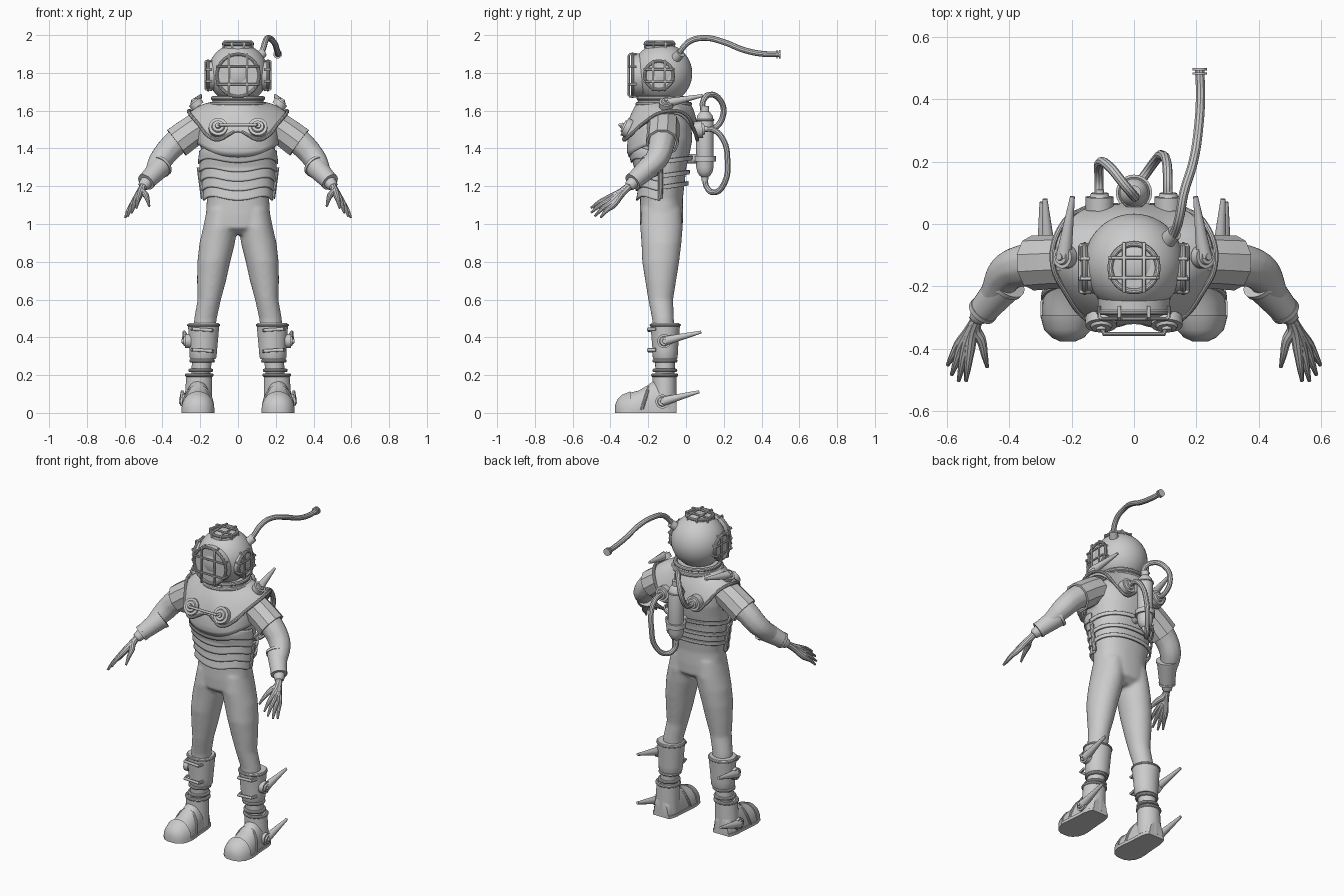
import bpy, bmesh, math
from mathutils import Vector as V

if "Cube" in bpy.data.objects:
    bpy.data.objects.remove(bpy.data.objects["Cube"])

def mesh(name, verts, faces):
    me = bpy.data.meshes.new(name)
    me.from_pydata([tuple(v) for v in verts], [], faces)
    bm = bmesh.new(); bm.from_mesh(me)
    bmesh.ops.recalc_face_normals(bm, faces=bm.faces)
    bm.to_mesh(me); bm.free()
    ob = bpy.data.objects.new(name, me)
    bpy.context.collection.objects.link(ob)
    return ob

def loft(name, rings, closed=True, caps=True):
    n, m = len(rings[0]), len(rings)
    k = n if closed else n - 1
    faces = [(i*n + j, i*n + (j+1) % n, (i+1)*n + (j+1) % n, (i+1)*n + j)
             for i in range(m-1) for j in range(k)]
    if caps:
        faces += [tuple(range(n)), tuple(range((m-1)*n, m*n))]
    return mesh(name, [p for r in rings for p in r], faces)

def tube(name, pts, r, smooth=True, cyclic=False, caps=True):
    cu = bpy.data.curves.new(name, 'CURVE')
    cu.dimensions, cu.bevel_depth, cu.bevel_resolution = '3D', 1.0, 3
    cu.use_fill_caps, cu.resolution_u = caps, 6
    rs = r if isinstance(r, (list, tuple)) else [r]*len(pts)
    sp = cu.splines.new('BEZIER' if smooth else 'POLY')
    data = sp.bezier_points if smooth else sp.points
    data.add(len(pts)-1)
    for p, co, rad in zip(data, pts, rs):
        p.co = tuple(co) if smooth else (*co, 1)
        p.radius = rad
        if smooth:
            p.handle_left_type = p.handle_right_type = 'AUTO'
    sp.use_cyclic_u = cyclic
    ob = bpy.data.objects.new(name, cu)
    bpy.context.collection.objects.link(ob)
    return ob

def frustum(name, p, q, r1, r2, n=32):
    p, q = V(p), V(q)
    d = q - p
    a = d.orthogonal().normalized(); b = d.normalized().cross(a)
    ring = lambda c, r: [c + (a*math.cos(t) + b*math.sin(t))*r
                         for t in (2*math.pi*i/n for i in range(n))]
    return loft(name, [ring(p, r1), ring(q, r2)])

def ellipse(z, cx, cy, rx, ry, n=40):
    return [(cx + rx*math.sin(2*math.pi*i/n), cy - ry*math.cos(2*math.pi*i/n), z) for i in range(n)]

def hoop(name, z, cx, cy, rx, ry, r):
    return tube(name, ellipse(z, cx, cy, rx, ry), r, smooth=False, cyclic=True)

def disc(name, c, normal, r, h):
    # stepped boss with a raised rim
    c, d = V(c), V(normal).normalized()
    frustum(name, c - d*h, c + d*h*.4, r, r)
    frustum(name + "_step", c, c + d*h*.8, r*.78, r*.62)
    frustum(name + "_knob", c, c + d*h*1.2, r*.36, r*.3)

def interp(table, z):
    for a, b in zip(table, table[1:]):
        if a[0] >= z >= b[0]:
            t = (a[0]-z)/(a[0]-b[0])
            return [u + (w-u)*t for u, w in zip(a[1:], b[1:])]
    return list(table[-1][1:])

# suit: torso, legs and arms fused into one skin   (z, cy, rx, ry)
TORSO = [(1.63, -.115, .11, .1), (1.58, -.12, .18, .125), (1.52, -.123, .2, .15), (1.45, -.128, .2, .162),
         (1.38, -.137, .195, .158), (1.3, -.128, .188, .13), (1.2, -.127, .175, .118),
         (1.13, -.13, .165, .113), (1.05, -.13, .17, .115), (.98, -.13, .165, .112), (.945, -.13, .09, .07)]
def torso_point(a, z, off=0):
    cy, rx, ry = interp(TORSO, z)
    s, c = math.sin(a), math.cos(a)
    return V(((rx+off)*math.copysign(abs(s)**.88, s), cy - (ry+off)*math.copysign(abs(c)**.88, c), z))

parts = [loft("suit", [[torso_point(2*math.pi*i/48, t[0]) for i in range(48)] for t in TORSO])]
LEG = [(1.08, .085, -.13, .08, .105), (.98, .095, -.13, .09, .112), (.9, .11, -.13, .094, .106),
       (.8, .128, -.134, .087, .098), (.7, .14, -.134, .077, .082), (.6, .152, -.134, .062, .066),
       (.5, .172, -.122, .06, .058), (.3, .19, -.112, .054, .054), (.15, .2, -.11, .05, .05)]
ARM = [(.16, -.12, 1.53), (.25, -.122, 1.485), (.34, -.13, 1.42), (.405, -.155, 1.345), (.45, -.23, 1.27), (.505, -.305, 1.195)]
for s in (1, -1):
    parts.append(loft("leg", [ellipse(z, s*x, y, a, b) for z, x, y, a, b in LEG]))
    parts.append(tube("arm", [(s*x, y, z) for x, y, z in ARM], [.075, .076, .07, .064, .048, .03]))
bpy.ops.object.select_all(action='DESELECT')
for p in parts:
    p.select_set(True)
bpy.context.view_layer.objects.active = parts[0]
bpy.ops.object.convert(target='MESH')
bpy.context.view_layer.objects.active = parts[0]
bpy.ops.object.join()
suit = bpy.context.view_layer.objects.active
suit.name = "suit"
rm = suit.modifiers.new("fuse", 'REMESH')
rm.mode, rm.voxel_size, rm.use_smooth_shade = 'VOXEL', .01, True
sm = suit.modifiers.new("soften", 'SMOOTH'); sm.iterations = 6

def shell(name, a0, a1, lo, hi, off, n=48, m=6, thick=.01):
    rows = []
    for j in range(m+1):
        t = j/m
        rows.append([torso_point(a, lo(a)+(hi(a)-lo(a))*t, off(t))
                     for a in (math.radians(a0+(a1-a0)*i/n) for i in range(n+1))])
    ob = loft(name, rows, closed=False, caps=False)
    mod = ob.modifiers.new("thick", 'SOLIDIFY'); mod.thickness, mod.offset = thick, 0
    return ob

# chest plate, overlapping belly plates, back straps
shell("chest_plate", -105, 105, lambda a: 1.355 + .07*math.sin(a)**2, lambda a: 1.53, lambda t: .014)
wave = lambda a: -.01*math.cos(4*a)
for i in range(5):
    z = 1.335 - i*.05
    shell("belly_plate", -88, 88, lambda a: z + wave(a), lambda a: z + .06 + wave(a), lambda t: .017 - .012*t)
for z in (1.33, 1.255, 1.195):
    rise = lambda a, k: z + k - .02*math.cos(a)
    shell("back_strap", 84, 276, lambda a: rise(a, -.011), lambda a: rise(a, .011), lambda t: .016)
for s in (1, -1):
    tube("side_buckle", [torso_point(s*math.radians(88), z, .018) for z in (1.3, 1.22, 1.135)], .013, smooth=False)
frustum("tank_bracket", (0, -.02, 1.345), (0, .08, 1.345), .025, .025)

# shoulder mantle with front and back lobes
HALF = [(0, -.31, 1.495), (.055, -.322, 1.47), (.105, -.328, 1.445), (.15, -.305, 1.46), (.215, -.225, 1.535),
        (.262, -.115, 1.595), (.235, -.01, 1.585), (.165, .045, 1.49), (.11, .06, 1.445), (.055, .058, 1.475), (0, .055, 1.52)]
edge = [V(p) for p in HALF] + [V((-x, y, z)) for x, y, z in HALF[-2:0:-1]]
rows = []
for t in (0, .33, .67, 1):
    row = []
    for p in edge:
        d = V((p.x, p.y + .115, 0)).normalized()
        top = V((d.x*.138, -.118 + d.y*.135, 1.64))
        row.append(top.lerp(p, t) + (d*.5 + V((0, 0, .8)))*.05*t*(1-t))
    rows.append(row)
mantle = loft("mantle", rows, caps=False)
mod = mantle.modifiers.new("round", 'SUBSURF'); mod.levels = mod.render_levels = 2
mod = mantle.modifiers.new("thick", 'SOLIDIFY'); mod.thickness, mod.offset = .014, 0
tube("mantle_rim", edge, .009, cyclic=True)

# helmet
H = V((0, -.127, 1.797))
bpy.ops.mesh.primitive_uv_sphere_add(segments=48, ring_count=32, radius=.16, location=H)
bpy.context.object.name = "helmet"
frustum("neck_collar", (0, -.12, 1.615), (0, -.12, 1.665), .142, .132, 48)
hoop("neck_ring", 1.665, 0, -.12, .132, .13, .012)
hoop("neck_ring_low", 1.635, 0, -.118, .142, .138, .012)

def window(name, c, normal, u, R, depth, h):
    c, d, u = V(c), V(normal), V(u)
    w = d.cross(u)
    frustum(name, c - d*depth, c - d*.004, R, R*.97, 48)
    ring = [c + (u*math.cos(t) + w*math.sin(t))*R*.95 for t in (2*math.pi*i/40 for i in range(40))]
    tube(name + "_rim", ring, .009, smooth=False, cyclic=True)
    for a, b in ((u, w), (w, u)):
        for k in (-.4, .4):
            L = R*.95
            tube(name + "_bar", [c + b*k*R + a*e*L + d*g for e, g in
                                 ((-1, -.02), (-1, h*.7), (-.93, h), (.93, h), (1, h*.7), (1, -.02))], .006, smooth=False)
window("front_window", (0, -.283, 1.787), (0, -1, 0), (1, 0, 0), .118, .08, .02)
window("top_window", (0, -.14, 1.952), (0, 0, 1), (1, 0, 0), .08, .04, .013)
for s in (1, -1):
    window("side_window", (s*.158, -.143, 1.787), (s, 0, 0), (0, 1, 0), .08, .04, .015)

# air hose
tube("air_hose", [(.1, -.06, 1.87), (.128, -.03, 1.915), (.145, .02, 1.967), (.16, .1, 1.985), (.19, .2, 1.963),
                  (.207, .31, 1.92), (.213, .415, 1.9), (.21, .497, 1.899)], .0155)
frustum("hose_socket", (.095, -.065, 1.865), (.13, -.028, 1.905), .027, .024)
frustum("hose_flange", (.21, .478, 1.899), (.21, .485, 1.899), .023, .023)
frustum("hose_end", (.21, .492, 1.899), (.21, .5, 1.899), .023, .023)

# back tank and its two hoses
PROFILE = [(1.225, .016), (1.25, .02), (1.255, .028), (1.275, .04), (1.3, .046), (1.55, .046), (1.575, .04),
           (1.592, .026), (1.595, .023), (1.625, .023)]
loft("tank", [ellipse(z, 0, .1, r, r) for z, r in PROFILE])
loft("tank_band", [ellipse(z, 0, .1, .058, .058) for z in (1.33, 1.36)])
hoop("tank_seam", 1.55, 0, .1, .046, .046, .005)
tube("upper_hose", [(0, .09, 1.6), (0, .09, 1.65), (-.03, .125, 1.685), (-.08, .185, 1.65), (-.11, .195, 1.57),
                    (-.112, .145, 1.505), (-.112, .08, 1.5)], .0155)
tube("lower_hose", [(0, .1, 1.25), (0, .11, 1.195), (.03, .15, 1.167), (.07, .205, 1.22), (.09, .22, 1.34),
                    (.105, .195, 1.45), (.108, .14, 1.5), (.108, .08, 1.5)], .0155)
tube("chest_bar", [(-.105, -.325, 1.522), (-.095, -.352, 1.525), (.095, -.352, 1.525), (.105, -.325, 1.522)], .008, smooth=False)

# boot sections along y: (y, half width, height)
FOOT = [(-.372, .02, .035), (-.36, .046, .065), (-.335, .07, .09), (-.29, .082, .108), (-.25, .081, .118),
        (-.205, .076, .145), (-.17, .073, .17), (-.11, .07, .17), (-.065, .06, .14), (-.05, .05, .1)]
def foot(name, s, secs, grow):
    rings = []
    for y, w, h in secs:
        rings.append([(s*.212 + (w+grow)*math.cos(t), y - grow*.6, (h+grow)*math.sin(t)**.8 if 0 < t < math.pi else 0)
                      for t in (math.pi*i/20 for i in range(21))])
        rings[-1][-1] = (s*.212 - (w+grow), y - grow*.6, 0)
    return loft(name, rings)

FINGERS = [((.49, -.37, 1.155), (.47, -.458, 1.095)), ((.525, -.4, 1.143), (.538, -.503, 1.085)),
           ((.54, -.404, 1.127), (.562, -.503, 1.06)), ((.553, -.398, 1.112), (.584, -.483, 1.042)),
           ((.56, -.385, 1.1), (.597, -.452, 1.035))]
for s in (1, -1):
    X = lambda x, y, z: V((s*x, y, z))
    # hands
    for knuckle, tip in FINGERS:
        k, t = X(*knuckle), X(*tip)
        tube("finger", [X(.495, -.29, 1.21), X(.513, -.325, 1.18).lerp(k, .2), k, k.lerp(t, .55) + V((0, 0, .006)), t],
             [.02, .019, .0165, .0115, .006])
    # sleeve and forearm cuff
    sl = tube("sleeve", [X(.18, -.12, 1.53), X(.25, -.121, 1.485), X(.325, -.125, 1.43)], [.086, .086, .088], caps=False)
    mod = sl.modifiers.new("thick", 'SOLIDIFY'); mod.thickness = .012
    a, b = X(.405, -.185, 1.31), X(.488, -.283, 1.222)
    frustum("forearm_cuff", a, b, .06, .045)
    frustum("cuff_rim", a, a.lerp(b, .1), .064, .063)
    frustum("cuff_rim_low", a.lerp(b, .9), b, .049, .048)
    # mantle bosses
    disc("front_boss", X(.105, -.318, 1.512), (0, -.9, .42), .05, .022)
    disc("back_boss", X(.11, .075, 1.5), (0, 1, .1), .045, .03)
    # gaiter
    loft("gaiter", [ellipse(z, s*x, -.11, a, b) for z, x, a, b in
                    ((.475, .182, .078, .073), (.468, .182, .083, .078), (.44, .182, .081, .076),
                     (.33, .184, .073, .067), (.295, .185, .071, .066), (.285, .185, .066, .062))])
    hoop("gaiter_rim", .465, s*.182, -.11, .081, .076, .007)
    for z in (.44, .33):
        tube("gaiter_bar", [X(.135, -.16, z-.004), X(.142, -.198, z-.002), X(.235, -.2, z+.004), X(.243, -.16, z+.004)], .009, smooth=False)
    # spiked bosses at shoulder, shin and boot
    for name, c, nrm, tip in (("shoulder", (.225, -.105, 1.64), (.6, 0, .8), (.197, .088, 1.68)),
                              ("shin", (.272, -.115, .38), (1, 0, 0), (.285, .08, .428)),
                              ("boot", (.287, -.125, .06), (1, 0, 0), (.295, .07, .112))):
        disc(name + "_boss", X(*c), (s*nrm[0], nrm[1], nrm[2]), .037, .022)
        frustum(name + "_spike", X(*c), X(*tip), .026, .008, 12)
    # boot
    foot("boot", s, FOOT, 0)
    foot("toe_cap", s, FOOT[:4], .006)
    loft("boot_shaft", [ellipse(z, s*x, -.113, a, b) for z, x, a, b in
                        ((.02, .211, .074, .064), (.12, .208, .071, .064), (.2, .205, .068, .063))])
    hoop("boot_collar", .2, s*.205, -.113, .066, .062, .01)
    hoop("ankle_ring", .225, s*.197, -.112, .056, .056, .01)
    hoop("ankle_ring_top", .275, s*.19, -.112, .058, .057, .01)
    outline = [(s*.212 + w + .006, y) for y, w, h in FOOT] + [(s*.212 - w - .006, y) for y, w, h in FOOT[::-1]]
    loft("sole", [[(x, y, z) for x, y in outline] for z in (0, .018)])
    tube("instep_strap", [X(.212 + .078*math.cos(t), -.235 + .04*math.sin(t), .015 + .125*math.sin(t))
                          for t in (math.pi*i/8 for i in range(9))], .009)

# finish: curves to meshes, smooth shading with sharp edges kept
bpy.ops.object.select_all(action='DESELECT')
for ob in bpy.context.scene.objects:
    if ob.type == 'CURVE':
        ob.select_set(True)
        bpy.context.view_layer.objects.active = ob
bpy.ops.object.convert(target='MESH')
bpy.ops.object.select_all(action='SELECT')
bpy.ops.object.shade_smooth_by_angle(angle=math.radians(35))
